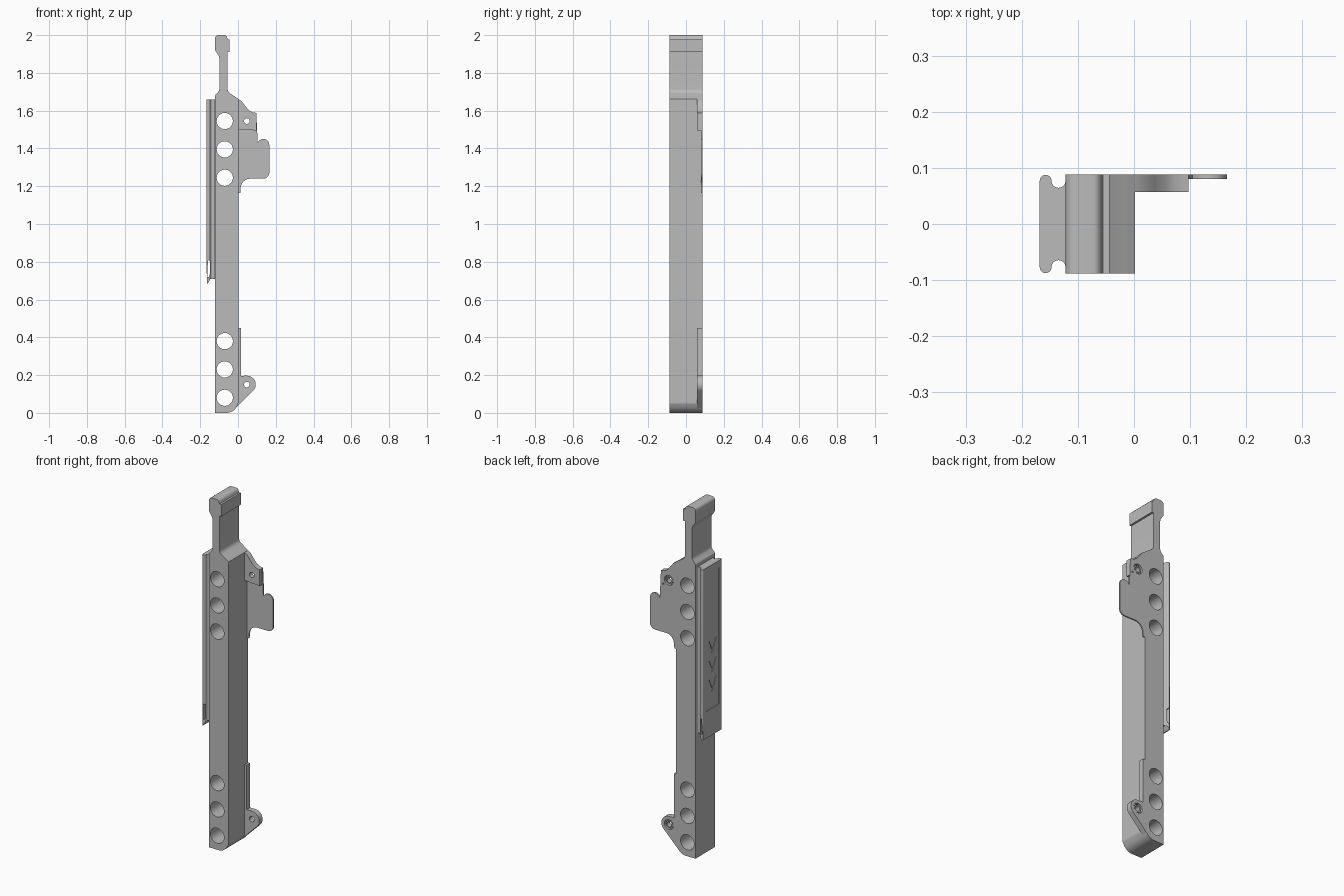
import bpy, bmesh, math
from mathutils import Vector

if "Cube" in bpy.data.objects:
    bpy.data.objects.remove(bpy.data.objects["Cube"], do_unlink=True)

grey = bpy.data.materials.new("plain grey")
grey.use_nodes = True
grey.diffuse_color = (0.5, 0.5, 0.5, 1)
grey.node_tree.nodes["Principled BSDF"].inputs["Base Color"].default_value = (0.5, 0.5, 0.5, 1)

BACK = 0.088     # half depth of the body
LUG_FRONT = 0.057


def arc(cx, cy, r, start, end, steps=12):
    """Points along a circular arc, angles in degrees."""
    angles = [math.radians(start + (end - start) * i / steps) for i in range(steps + 1)]
    return [(cx + r * math.cos(a), cy + r * math.sin(a)) for a in angles]


def fillet(corners, steps=6):
    """Round each corner (x, y, radius) of a polygon; corners without a radius stay sharp."""
    out = []
    for i, corner in enumerate(corners):
        p = Vector(corner[:2])
        if len(corner) == 2:
            out.append(tuple(p))
            continue
        to_prev = (Vector(corners[i - 1][:2]) - p).normalized()
        to_next = (Vector(corners[(i + 1) % len(corners)][:2]) - p).normalized()
        half = to_prev.angle(to_next) / 2
        reach = corner[2] / math.tan(half)
        centre = p + (to_prev + to_next).normalized() * corner[2] / math.sin(half)
        a, b = p + to_prev * reach - centre, p + to_next * reach - centre
        turn = math.atan2(a.x * b.y - a.y * b.x, a.dot(b))
        start = math.atan2(a.y, a.x)
        out += [(centre.x + corner[2] * math.cos(start + turn * k / steps),
                 centre.y + corner[2] * math.sin(start + turn * k / steps))
                for k in range(steps + 1)]
    return out


def prism(name, points, axis, low, high):
    """Extrude a flat outline along one axis."""
    place = {"x": lambda p, d: (d, p[0], p[1]),
             "y": lambda p, d: (p[0], d, p[1]),
             "z": lambda p, d: (p[0], p[1], d)}[axis]
    bm = bmesh.new()
    ends = [[bm.verts.new(place(p, d)) for p in points] for d in (low, high)]
    bm.faces.new(ends[0])
    bm.faces.new(ends[1])
    for i in range(len(points)):
        j = (i + 1) % len(points)
        bm.faces.new((ends[0][i], ends[0][j], ends[1][j], ends[1][i]))
    bmesh.ops.recalc_face_normals(bm, faces=bm.faces)
    mesh = bpy.data.meshes.new(name)
    bm.to_mesh(mesh)
    bm.free()
    mesh.materials.append(grey)
    obj = bpy.data.objects.new(name, mesh)
    bpy.context.collection.objects.link(obj)
    return obj


def activate(obj):
    bpy.ops.object.select_all(action="DESELECT")
    obj.select_set(True)
    bpy.context.view_layer.objects.active = obj


def cut(obj, points, axis, low, high):
    """Remove a prism from a part."""
    cutter = prism("cutter", points, axis, low, high)
    cutter.hide_render = True
    mod = obj.modifiers.new("cut", "BOOLEAN")
    mod.operation, mod.solver, mod.object = "DIFFERENCE", "EXACT", cutter
    activate(obj)
    bpy.ops.object.modifier_apply(modifier=mod.name)
    bpy.data.objects.remove(cutter, do_unlink=True)


def hole(obj, x, z, r, low=-0.2, high=0.2):
    cut(obj, arc(x, z, r, 0, 345, 23), "y", low, high)


def box(x0, x1, y0, y1):
    return [(x0, y0), (x1, y0), (x1, y1), (x0, y1)]


# Main bar with flared shoulder, neck and hooked head
body = prism("body", fillet([
    (-0.122, 0), (-0.025, 0, 0.06), (0.002, 0.05, 0.03),
    (0.002, 1.662), (-0.012, 1.672, 0.01), (-0.055, 1.70, 0.03), (-0.055, 1.91),
    (-0.044, 1.91), (-0.044, 1.978), (-0.055, 1.978), (-0.062, 2.0, 0.015),
    (-0.122, 2.0, 0.018), (-0.122, 1.92, 0.02), (-0.099, 1.885, 0.03),
    (-0.099, 1.705, 0.03), (-0.122, 1.68, 0.01)]), "y", -BACK, BACK)
for z in (0.08, 0.23, 0.38, 1.245, 1.395, 1.545):
    hole(body, -0.07, z, 0.043)

# Thin upper side plate
shoulder = [(0, 1.662), (0.018, 1.651), (0.036, 1.628), (0.055, 1.604), (0.074, 1.592), (0.097, 1.588)]
plate = prism("upper_plate", shoulder + fillet([
    (0.166, 1.588, 0.032), (0.166, 1.24, 0.032), (0.018, 1.24, 0.05),
    (0.012, 1.165), (0, 1.165)]), "y", 0.08, BACK)

# Thick mounting lug in front of the plate
lug = prism("upper_lug", shoulder + [(0.097, 1.495), (0, 1.502)], "y", LUG_FRONT, 0.08)

# Lower lug with a narrow strip running up the bar
lower = prism("lower_lug", arc(0.047, 0.15, 0.047, -45, 90) + fillet([
    (0.015, 0.197, 0.012), (0.015, 0.45), (-0.01, 0.45), (-0.01, 0.027)]),
    "y", LUG_FRONT, BACK)

# Screw holes, counterbored from the back
for part, z in ((plate, 1.545), (lug, 1.545), (lower, 0.15)):
    hole(part, 0.047, z, 0.028, 0.074, 0.2)
    hole(part, 0.047, z, 0.015)
hole(plate, 0.083, 1.515, 0.005)

# Raised collars inside the counterbores
for name, z in (("upper_collar", 1.545), ("lower_collar", 0.15)):
    collar = prism(name, arc(0.047, z, 0.022, 0, 345, 23), "y", 0.07, 0.083)
    hole(collar, 0.047, z, 0.015)

# Side rail with rounded lips and grooves
half = arc(-0.1575, 0.077, 0.0105, 180, 0) + arc(-0.1345, 0.077, 0.0125, 180, 360)[1:] + [(-0.118, 0.077)]
section = half + [(x, -y) for x, y in reversed(half)]
rail = prism("side_rail", section, "z", 0.685, 1.66)
# slanted lower end and stepped outer edge
cut(rail, [(-0.16, 0.6), (-0.16, 0.685), (-0.146, 0.71), (-0.1, 0.71), (-0.1, 0.6)], "y", -0.2, 0.2)
cut(rail, [(-0.2, 0.6), (-0.165, 0.6), (-0.165, 0.735), (-0.168, 0.75), (-0.2, 0.75)], "y", -0.2, 0.2)
# cross slot
cut(rail, fillet([(-0.163, 0.72, 0.003), (-0.152, 0.72, 0.003), (-0.148, 0.74, 0.003),
                  (-0.148, 0.805, 0.003), (-0.159, 0.81, 0.003)], 3), "y", -0.2, 0.2)
# recessed panel and engraved chevrons
cut(rail, box(-0.06, 0.06, 0.84, 1.62), "x", -0.2, -0.164)
for z in (0.93, 1.04, 1.15):
    cut(rail, [(0, z), (0.038, z + 0.08), (0.026, z + 0.08), (0, z + 0.025),
               (-0.026, z + 0.08), (-0.038, z + 0.08)], "x", -0.2, -0.161)

# Smooth curved walls, keep hard edges
for obj in [o for o in bpy.context.collection.objects if o.type == "MESH" and grey.name in o.data.materials]:
    activate(obj)
    bpy.ops.object.shade_smooth_by_angle(angle=math.radians(30))
